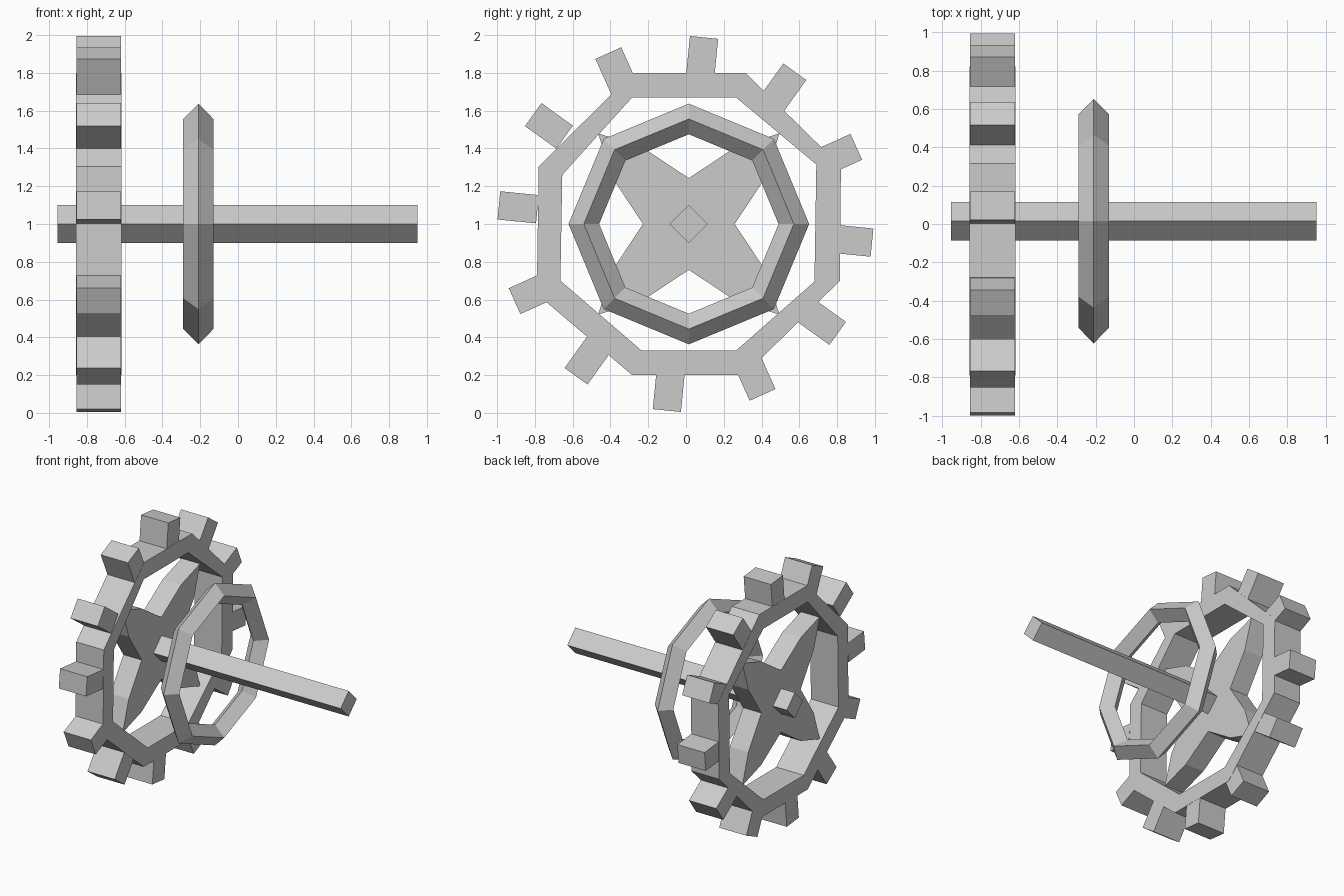
import bpy, bmesh, math
from mathutils import Matrix, Vector

if "Cube" in bpy.data.objects:
    bpy.data.objects.remove(bpy.data.objects["Cube"], do_unlink=True)

grey = bpy.data.materials.new("plain grey")
grey.use_nodes = True
COLOR = (0.6, 0.6, 0.6, 1)
grey.diffuse_color = COLOR
grey.node_tree.nodes["Principled BSDF"].inputs["Base Color"].default_value = COLOR

AXLE_Y, MID_Z = 0.015, 1.0


def add_object(name, bm):
    bmesh.ops.recalc_face_normals(bm, faces=bm.faces)
    mesh = bpy.data.meshes.new(name)
    bm.to_mesh(mesh)
    bm.free()
    mesh.materials.append(grey)
    obj = bpy.data.objects.new(name, mesh)
    bpy.context.collection.objects.link(obj)
    return obj


def loft(name, loops, closed=False):
    """Skin matching loops of points; either joined end to end or capped."""
    bm = bmesh.new()
    rows = [[bm.verts.new(p) for p in loop] for loop in loops]
    n = len(rows[0])
    pairs = list(zip(rows, rows[1:])) + ([(rows[-1], rows[0])] if closed else [])
    for a, b in pairs:
        for i in range(n):
            j = (i + 1) % n
            bm.faces.new((a[i], a[j], b[j], b[i]))
    if not closed:
        bm.faces.new(rows[0])
        bm.faces.new(rows[-1])
    return add_object(name, bm)


def at_x(x, outline):
    return [(x, y, z) for y, z in outline]


# Uneven eight-sided wheel rim
outer = [(-0.28, 1.8), (0.315, 1.8), (0.82, 1.305), (0.815, 0.7),
         (0.31, 0.2), (-0.285, 0.2), (-0.79, 0.63), (-0.78, 1.305)]
inner = [(-0.285, 1.67), (0.265, 1.67), (0.69, 1.315), (0.68, 0.695),
         (0.265, 0.33), (-0.235, 0.33), (-0.665, 0.7), (-0.655, 1.26)]
BACK, FRONT = -0.857, -0.618
loft("wheel_rim", [at_x(BACK, outer), at_x(FRONT, outer),
                   at_x(FRONT, inner), at_x(BACK, inner)], closed=True)

# Twelve blocky teeth around the rim
for k in range(12):
    bm = bmesh.new()
    bmesh.ops.create_cube(bm, size=1)
    turn = Matrix.Rotation(-math.radians(5.7 + 30 * k), 4, 'X')
    place = Matrix.Translation((-0.7375, -0.003, MID_Z)) @ turn
    place = place @ Matrix.Translation((0, 0, 0.89))
    bm.transform(place @ Matrix.Diagonal((0.236, 0.15, 0.205, 1)))
    add_object(f"tooth_{k + 1}", bm)

# Four-armed star of spokes with bowed edges
arm = [Vector(p) for p in ((0, 0.243), (0.245, 0.405), (0.48, 0.48), (0.405, 0.245))]
star = []
for k in range(4):
    turn = Matrix.Rotation(-math.pi / 2 * k, 2)
    star += [turn @ p + Vector((AXLE_Y, MID_Z)) for p in arm]
loft("spoke_star", [at_x(-0.835, star), at_x(-0.675, star)])

# Square axle standing on its edge
diamond = [(AXLE_Y + 0.1, MID_Z), (AXLE_Y, MID_Z + 0.1),
           (AXLE_Y - 0.1, MID_Z), (AXLE_Y, MID_Z - 0.1)]
loft("axle", [at_x(-0.955, diamond), at_x(0.95, diamond)])

# Eight-sided ring with a diamond cross-section
loops = []
for k in range(8):
    a = k * math.pi / 4
    loops.append([(-0.21 + dx, AXLE_Y + r * math.cos(a), MID_Z + r * math.sin(a))
                  for dx, r in ((0, 0.637), (0.08, 0.556), (0, 0.475), (-0.08, 0.556))])
loft("hand_ring", loops, closed=True)
